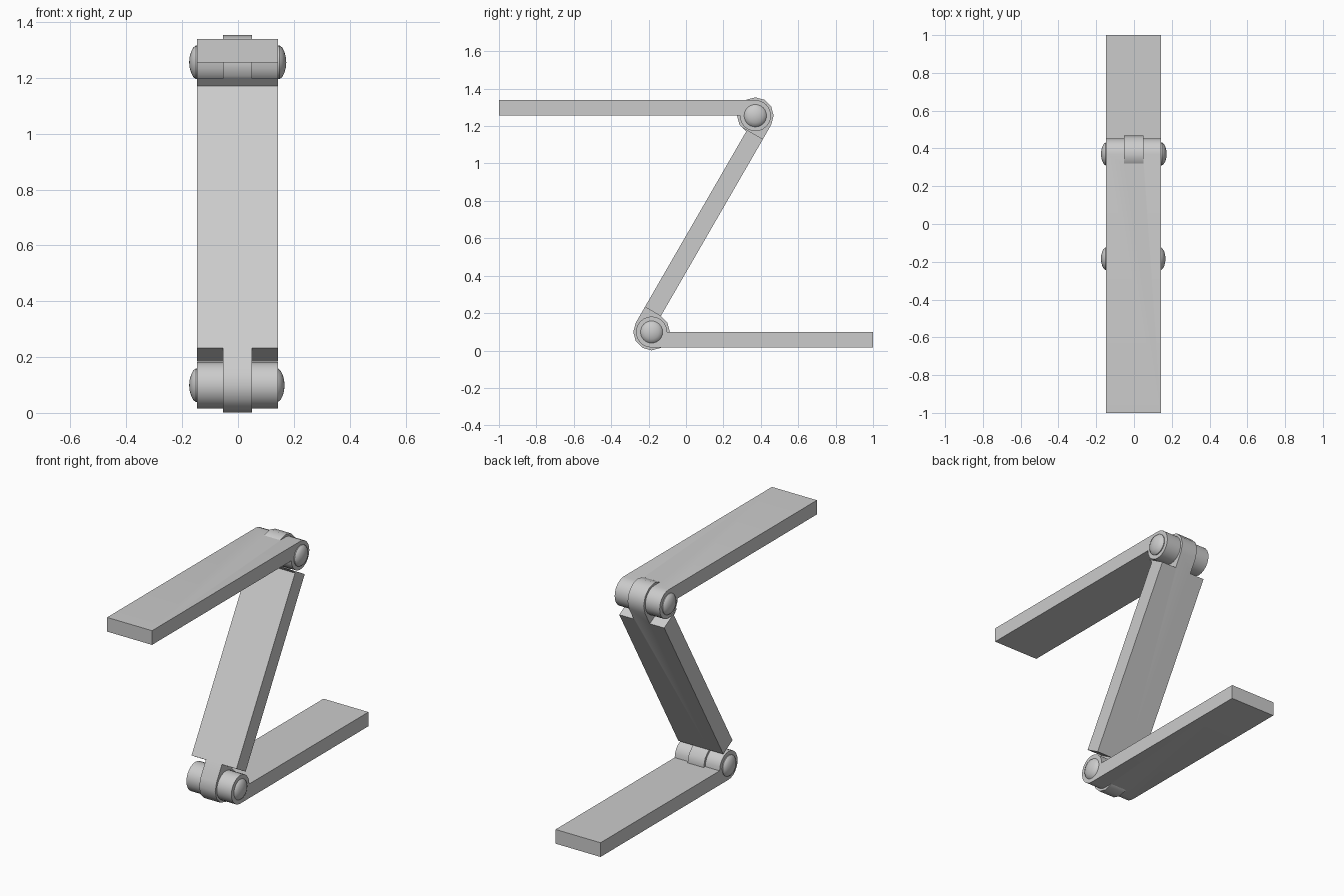
import bpy, bmesh
from math import sin, cos, radians
from mathutils import Matrix, Vector

if "Cube" in bpy.data.objects:
    bpy.data.objects.remove(bpy.data.objects["Cube"])

X0, X1 = -0.147, 0.144          # leaf width
T0, T1 = -0.054, 0.050          # tongue / slot width
R_OUT, R_MID = 0.083, 0.098     # knuckle radii
SPAN, TILT = 1.279, radians(60)
LOW = Vector((0, -0.184, 0.099))
HIGH = LOW + Matrix.Rotation(TILT, 3, 'X') @ Vector((0, SPAN, R_MID))


def arc(cu, cv, r, a0, a1, step):
    return [(cu + r * cos(radians(a)), cv + r * sin(radians(a)))
            for a in range(a0, a1 + 1, step)]


def new_object(name, bm, matrix):
    bmesh.ops.recalc_face_normals(bm, faces=bm.faces)
    bm.transform(matrix)
    mesh = bpy.data.meshes.new(name)
    bm.to_mesh(mesh)
    bm.free()
    ob = bpy.data.objects.new(name, mesh)
    bpy.context.collection.objects.link(ob)
    return ob


def extrude(name, outline, x0, x1, matrix):
    bm = bmesh.new()
    face = bm.faces.new([bm.verts.new((x0, u, v)) for u, v in outline])
    ext = bmesh.ops.extrude_face_region(bm, geom=[face])
    moved = [g for g in ext['geom'] if isinstance(g, bmesh.types.BMVert)]
    bmesh.ops.translate(bm, verts=moved, vec=(x1 - x0, 0, 0))
    return new_object(name, bm, matrix)


def activate(ob):
    bpy.ops.object.select_all(action='DESELECT')
    ob.select_set(True)
    bpy.context.view_layer.objects.active = ob


def smooth(ob):
    activate(ob)
    bpy.ops.object.shade_smooth_by_angle(angle=radians(35))


def cut(ob, x0, x1, u0, u1, matrix):
    box = [(u0, -0.3), (u1, -0.3), (u1, 0.3), (u0, 0.3)]
    tool = extrude("cutter", box, x0, x1, matrix)
    tool.hide_render = True
    activate(ob)
    mod = ob.modifiers.new("notch", 'BOOLEAN')
    mod.operation, mod.solver, mod.object = 'DIFFERENCE', 'EXACT', tool
    bpy.ops.object.modifier_apply(modifier=mod.name)
    bpy.data.objects.remove(tool)


# Outer leaves: flat plate tangent to a slotted round knuckle
def outer_leaf(name, centre, angle, length):
    m = Matrix.Translation(centre) @ Matrix.Rotation(angle, 4, 'X')
    pts = [(length, 0), (length, R_OUT)] + arc(0, 0, R_OUT, 90, 360, 15)
    ob = extrude(name, [(u, -v) for u, v in pts], X0, X1, m)
    cut(ob, T0, T1, -0.2, 0.05, m)
    smooth(ob)


outer_leaf("lower_leaf", LOW, 0, 1 - LOW.y)
outer_leaf("upper_leaf", HIGH, radians(180), 1 + HIGH.y)

# Slanted middle leaf with a narrow tongue knuckle at each end
m = Matrix.Translation(LOW) @ Matrix.Rotation(TILT, 4, 'X')
outline = arc(0, 0, R_MID, 90, 360, 30) + arc(SPAN, R_MID, R_MID, 270, 540, 30)
middle = extrude("middle_leaf", outline, X0, X1, m)
for u0, u1 in ((-0.3, 0.098), (SPAN - 0.088, SPAN + 0.3)):
    cut(middle, -0.3, T0, u0, u1, m)
    cut(middle, T1, 0.3, u0, u1, m)
smooth(middle)


# Hinge pins with domed heads
def pin(name, centre, left, right):
    dome = [(0, 0), (0.002, 0.02), (0.007, 0.038), (0.015, 0.053), (0.024, 0.06), (0.04, 0.06)]
    prof = [(left + d, r) for d, r in dome] + [(right - d, r) for d, r in reversed(dome)]
    bm = bmesh.new()
    vs = [bm.verts.new((x, 0, r)) for x, r in prof]
    es = [bm.edges.new(p) for p in zip(vs, vs[1:])]
    bmesh.ops.spin(bm, geom=vs + es, axis=(1, 0, 0), cent=(0, 0, 0),
                   angle=radians(360), steps=24)
    bmesh.ops.remove_doubles(bm, verts=bm.verts, dist=1e-5)
    smooth(new_object(name, bm, Matrix.Translation(centre)))


pin("lower_pin", LOW, -0.175, 0.167)
pin("upper_pin", HIGH, -0.175, 0.173)
